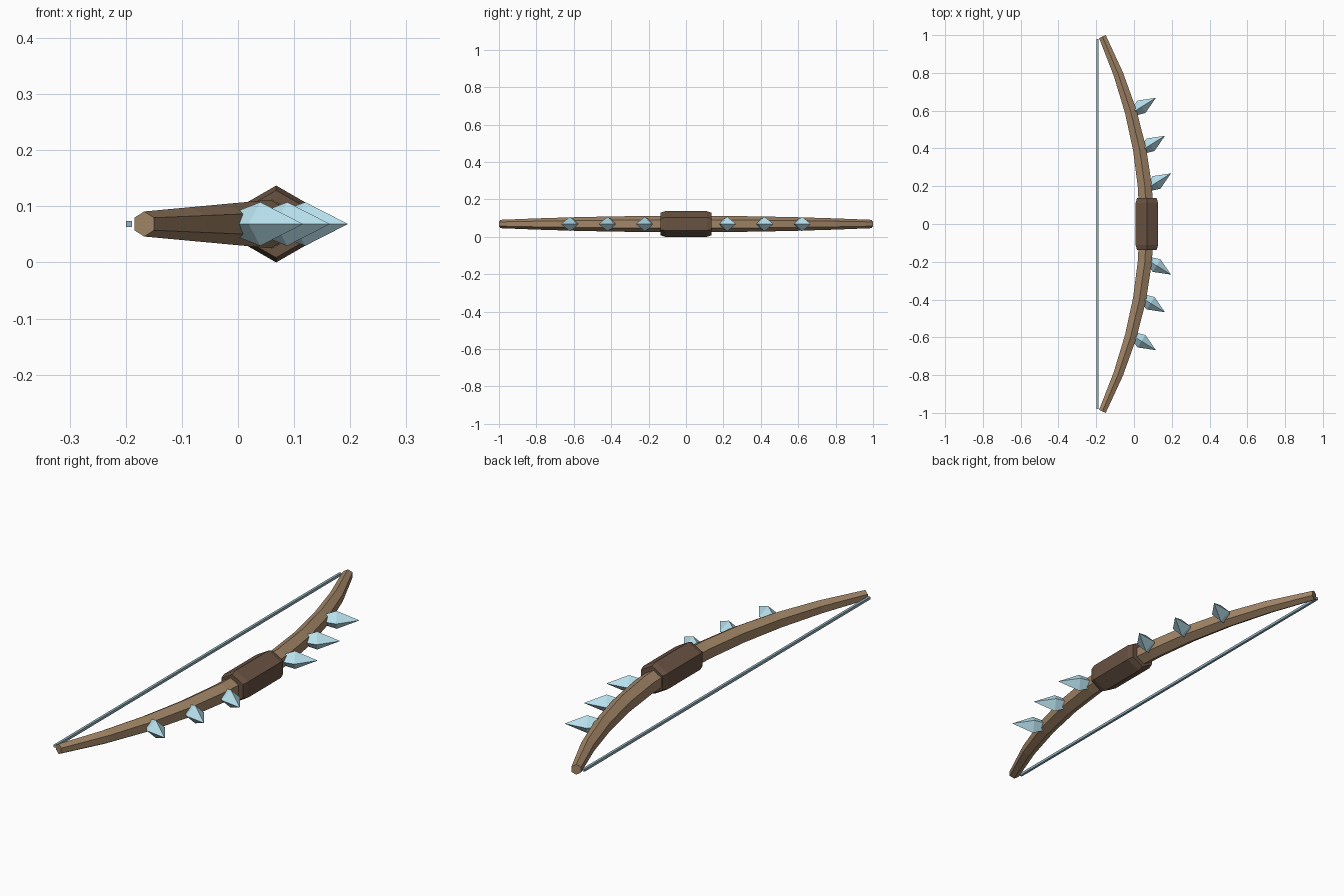
import bpy, bmesh, math
from mathutils import Vector

if "Cube" in bpy.data.objects:
    bpy.data.objects.remove(bpy.data.objects["Cube"])

ZC = 0.0685  # height of the bow's centre plane
UP = Vector((0, 0, 1))


def material(name, rgb):
    m = bpy.data.materials.new(name)
    m.diffuse_color = (*rgb, 1)
    m.use_nodes = True
    m.node_tree.nodes["Principled BSDF"].inputs["Base Color"].default_value = m.diffuse_color
    return m


wood = material("wood", (0.36, 0.235, 0.135))
wrap = material("dark_wood", (0.14, 0.085, 0.055))
crystal = material("crystal", (0.48, 0.76, 0.86))
cord = material("cord", (0.30, 0.45, 0.52))


def loft(name, sections, sides, mat, offset=0.0):
    """Skin polygon rings: each section is (centre, direction, radius)."""
    bm = bmesh.new()
    rings = []
    for c, d, r in sections:
        d = Vector(d).normalized()
        side = d.cross(UP)
        if r == 0:
            rings.append([bm.verts.new(c)])
            continue
        ring = []
        for i in range(sides):
            a = offset + 2 * math.pi * i / sides
            ring.append(bm.verts.new(Vector(c) + r * (math.cos(a) * UP + math.sin(a) * side)))
        rings.append(ring)
    for a, b in zip(rings, rings[1:]):
        for i in range(sides):
            j = (i + 1) % sides
            if len(b) == 1:
                bm.faces.new((a[i], a[j], b[0]))
            else:
                bm.faces.new((a[i], a[j], b[j], b[i]))
    for ring in (rings[0], rings[-1]):
        if len(ring) > 2:
            bm.faces.new(ring)
    bmesh.ops.recalc_face_normals(bm, faces=bm.faces)
    me = bpy.data.meshes.new(name)
    bm.to_mesh(me)
    bm.free()
    me.materials.append(mat)
    ob = bpy.data.objects.new(name, me)
    bpy.context.collection.objects.link(ob)
    return ob


# Curved, tapering hexagonal limbs
def bow_x(y):
    return 0.067 - 0.238 * y * y


limb = []
for k in range(-5, 6):
    y = k / 5 * 0.992
    limb.append(((bow_x(y), y, ZC), (-0.476 * y, 1, 0), 0.044 - 0.022 * y * y))
loft("bow_limbs", limb, 6, wood)

# Hexagonal grip with chamfered ends
loft("grip", [((0.068, y, ZC), (0, 1, 0), r) for y, r in
              ((-0.137, 0.06), (-0.112, 0.0685), (0.112, 0.0685), (0.137, 0.06))], 6, wrap)

# Bowstring
loft("string", [((-0.194, y, ZC), (0, 1, 0), 0.0078) for y in (-0.98, 0.98)],
     4, cord, math.pi / 4)

# Crystal spikes, mirrored on both limbs
for s, side in ((1, "upper"), (-1, "lower")):
    for n, (tx, ty) in enumerate(((0.196, 0.268), (0.164, 0.467), (0.116, 0.668))):
        d = Vector((0.85, 0.53 * s, 0)).normalized()
        tip = Vector((tx, ty * s, ZC))
        loft(f"{side}_spike_{n + 1}",
             [(tip - d * 0.135, d, 0.024), (tip - d * 0.09, d, 0.039), (tip, d, 0)], 4, crystal)
